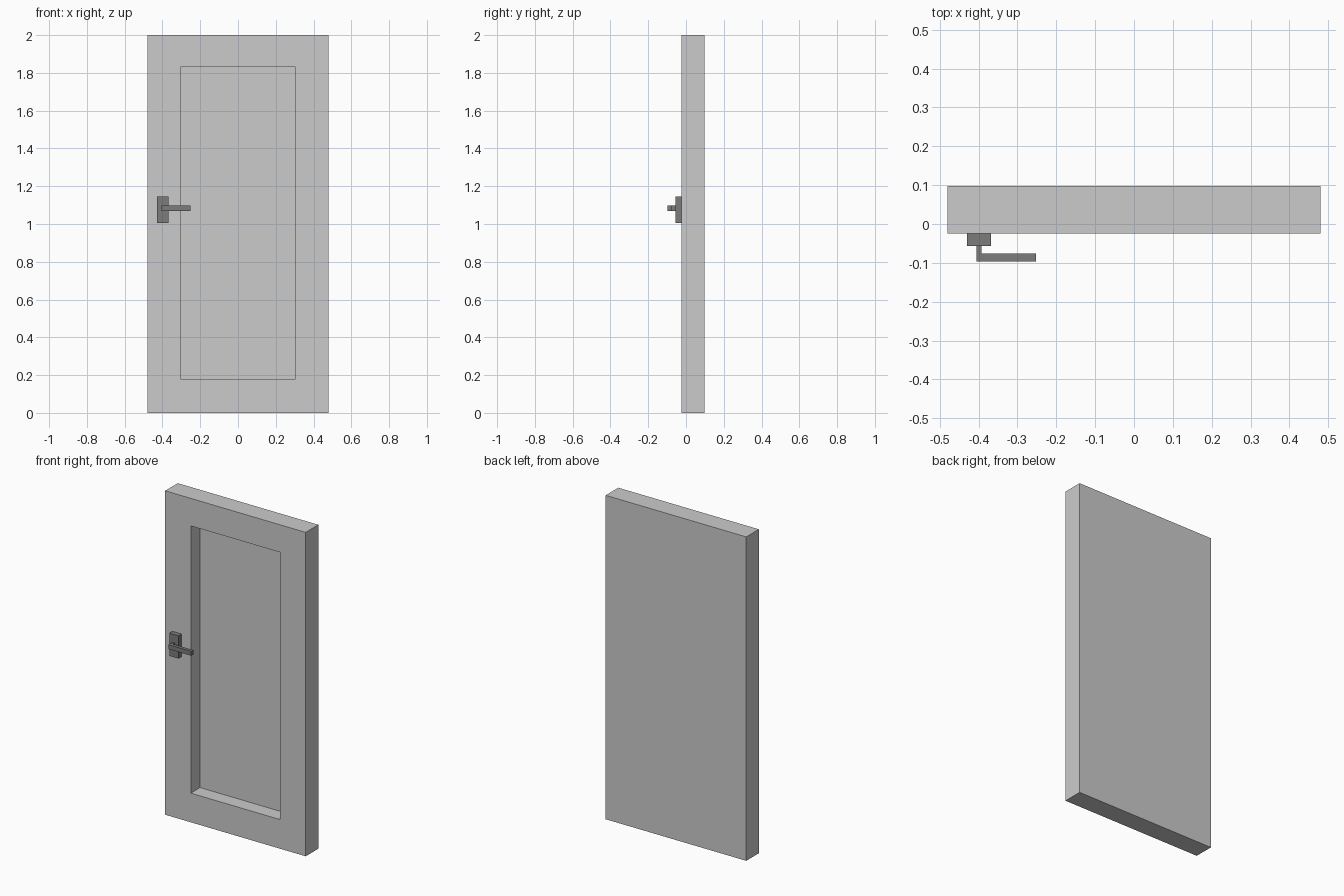
import bpy, bmesh

if "Cube" in bpy.data.objects:
    bpy.data.objects.remove(bpy.data.objects["Cube"])

dark = bpy.data.materials.new("dark_metal")
dark.diffuse_color = (0.2, 0.2, 0.2, 1)
dark.use_nodes = True
dark.node_tree.nodes["Principled BSDF"].inputs["Base Color"].default_value = dark.diffuse_color


def mesh_object(name, bm, mat=None):
    bmesh.ops.recalc_face_normals(bm, faces=bm.faces)
    me = bpy.data.meshes.new(name)
    bm.to_mesh(me)
    bm.free()
    if mat:
        me.materials.append(mat)
    ob = bpy.data.objects.new(name, me)
    bpy.context.collection.objects.link(ob)
    return ob


def box(bm, x, y, z):
    verts = bmesh.ops.create_cube(bm, size=1)["verts"]
    for v in verts:
        for i, (lo, hi) in enumerate((x, y, z)):
            v.co[i] = hi if v.co[i] > 0 else lo
    return verts


# Door slab with one deep recessed panel in the front
bm = bmesh.new()
box(bm, (-0.48, 0.48), (-0.025, 0.098), (0, 2))
bm.normal_update()
front = min(bm.faces, key=lambda f: f.calc_center_median().y)
bmesh.ops.inset_region(bm, faces=[front], thickness=0.175)
for v in front.verts:
    v.co.z = 1.83 if v.co.z > 1 else 0.18
    v.co.x = 0.305 if v.co.x > 0 else -0.305
panel = bmesh.ops.extrude_discrete_faces(bm, faces=[front])["faces"][0]
for v in panel.verts:
    v.co.y += 0.09
mesh_object("door_panel", bm)

# Handle back plate
bm = bmesh.new()
box(bm, (-0.43, -0.368), (-0.056, -0.025), (1.006, 1.146))
mesh_object("handle_plate", bm, dark)

# L-shaped lever: profile in plan, extruded upwards
bm = bmesh.new()
plan = [(-0.406, -0.056), (-0.406, -0.097), (-0.252, -0.097),
        (-0.252, -0.076), (-0.393, -0.076), (-0.393, -0.056)]
face = bm.faces.new([bm.verts.new((x, y, 1.07)) for x, y in plan])
ext = bmesh.ops.extrude_face_region(bm, geom=[face])["geom"]
bmesh.ops.translate(bm, vec=(0, 0, 0.027),
                    verts=[g for g in ext if isinstance(g, bmesh.types.BMVert)])
mesh_object("handle_lever", bm, dark)
